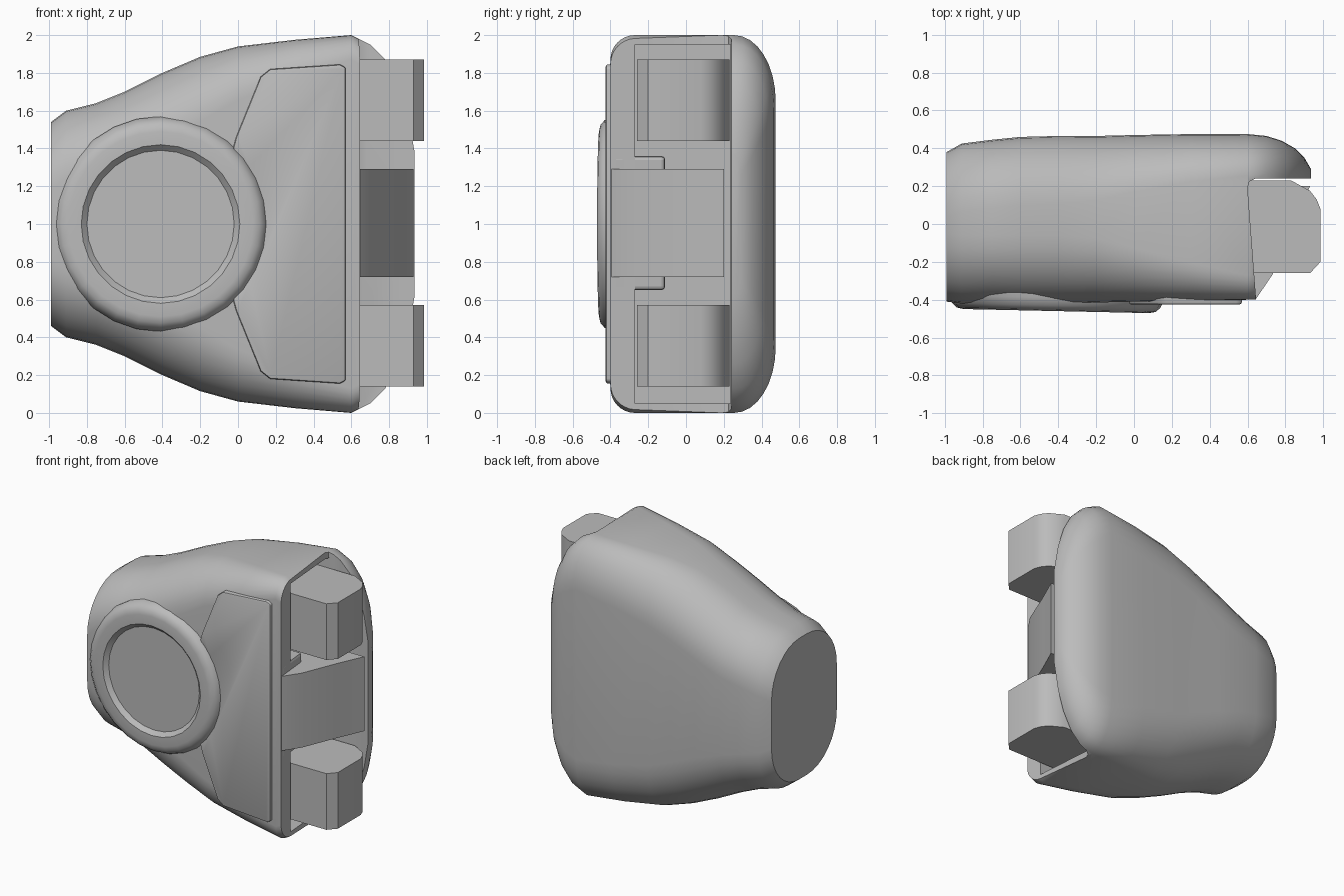
import bpy, bmesh, math
from mathutils import Vector

cube = bpy.data.objects.get("Cube")
if cube:
    bpy.data.objects.remove(cube, do_unlink=True)

grey = bpy.data.materials.new("plain grey")
grey.use_nodes = True
grey.diffuse_color = (0.5, 0.5, 0.5, 1)
grey.node_tree.nodes["Principled BSDF"].inputs["Base Color"].default_value = (0.5, 0.5, 0.5, 1)


def finish(name, bm):
    bmesh.ops.recalc_face_normals(bm, faces=bm.faces)
    mesh = bpy.data.meshes.new(name)
    bm.to_mesh(mesh)
    bm.free()
    mesh.materials.append(grey)
    ob = bpy.data.objects.new(name, mesh)
    bpy.context.collection.objects.link(ob)
    return ob


def activate(ob):
    bpy.ops.object.select_all(action='DESELECT')
    ob.select_set(True)
    bpy.context.view_layer.objects.active = ob


def smooth(ob, angle=35):
    activate(ob)
    bpy.ops.object.shade_smooth_by_angle(angle=math.radians(angle))


def loft(name, rings):
    """Skin matching closed rings and cap both ends."""
    bm = bmesh.new()
    rows = [[bm.verts.new(p) for p in ring] for ring in rings]
    n = len(rows[0])
    for a, b in zip(rows, rows[1:]):
        for i in range(n):
            j = (i + 1) % n
            bm.faces.new((a[i], a[j], b[j], b[i]))
    bm.faces.new(rows[0])
    bm.faces.new(rows[-1])
    return finish(name, bm)


def upright_prism(name, outline, low, high):
    return loft(name, [[(x, y, z) for x, y in outline] for z in (low, high)])


def box_outline(x0, x1, y0, y1):
    return [(x0, y0), (x1, y0), (x1, y1), (x0, y1)]


def bevel(ob, width, segments):
    activate(ob)
    mod = ob.modifiers.new("soft_edges", 'BEVEL')
    mod.width, mod.segments = width, segments
    mod.limit_method = 'ANGLE'
    mod.angle_limit = math.radians(40)
    bpy.ops.object.modifier_apply(modifier=mod.name)


def carve(ob, cutter):
    cutter.hide_render = True
    activate(ob)
    mod = ob.modifiers.new("carve", 'BOOLEAN')
    mod.operation, mod.solver, mod.object = 'DIFFERENCE', 'EXACT', cutter
    bpy.ops.object.modifier_apply(modifier=mod.name)
    bpy.data.objects.remove(cutter, do_unlink=True)


def section(x, half, front, back, rf, rby, rbz):
    """Rounded outline in the y-z plane with separate front and back corners."""
    steps = 8
    quarter = [i * math.pi / 2 / steps for i in range(steps + 1)]
    upper = [(front + rf * (1 - math.cos(a)), half - rf * (1 - math.sin(a))) for a in quarter]
    upper += [(back - rby * (1 - math.sin(a)), half - rbz * (1 - math.cos(a))) for a in quarter]
    ring = upper + [(y, -h) for y, h in reversed(upper)]
    return [(x, y, 1 + h) for y, h in ring]


# Body shell: x, half height, front y, back y, front radius, back radius y and z
stations = [
    (-.99, .54, -.41, .38, .36, .34, .36),
    (-.91, .6, -.42, .425, .36, .36, .38),
    (-.75, .64, -.42, .445, .36, .36, .38),
    (-.6, .7, -.42, .46, .36, .36, .4),
    (-.4, .8, -.42, .465, .36, .36, .42),
    (-.2, .885, -.415, .465, .34, .34, .42),
    (0, .94, -.41, .47, .28, .3, .4),
    (.3, .975, -.405, .475, .2, .25, .37),
    (.6, 1, -.4, .475, .13, .22, .35),
    (.7, .95, -.4, .465, .13, .2, .34),
    (.78, .87, -.4, .44, .13, .18, .32),
    (.85, .74, -.4, .4, .13, .14, .28),
    (.9, .58, -.4, .35, .13, .1, .22),
    (.935, .38, -.4, .29, .13, .04, .12),
]
body = loft("body_shell", [section(*s) for s in stations])

# Open side: leaves the back lip standing, then hollows the pocket
side_cut = [(.645, -.6), (.645, -.4), (.6, .19), (.61, .225), (.64, .24), (1.2, .24), (1.2, -.6)]
carve(body, upright_prism("side_cutter", side_cut, -.2, 2.2))
carve(body, upright_prism("pocket_cutter", box_outline(.4, 1.1, -.27, .235), .05, 1.95))
smooth(body)

# Two gripping pads and the wedge between them
pad_outline = [(.38, -.26), (.93, -.26), (.985, -.2), (.985, .08), (.965, .13),
               (.93, .175), (.83, .23), (.38, .23)]
for name, centre in (("upper_pad", 1.655), ("lower_pad", .355)):
    smooth(upright_prism(name, pad_outline, centre - .215, centre + .215), 30)

wedge = [(.38, -.385), (.645, -.395), (.73, -.27), (.84, 0), (.93, .2), (.38, .2)]
smooth(upright_prism("middle_wedge", wedge, .72, 1.29), 30)
collar_outline = [(.38, -.385), (.645, -.39), (.62, -.11), (.38, -.11)]
bevel(upright_prism("wedge_root", collar_outline, .65, 1.36), .02, 2)

# Raised ring with a sunken round face
hub = Vector((-.41, 0, 1))
profile = [(.39, -.43), (.42, -.46), (.49, -.46), (.525, -.453), (.55, -.43), (.57, -.39), (.57, -.3)]
sides = 28
rings = []
for r, y in profile:
    ring = []
    for i in range(sides):
        a = math.tau * i / sides
        dx = r * math.cos(a)
        ring.append(hub + Vector((dx, y - .022 * dx, r * math.sin(a))))
    rings.append(ring)
smooth(loft("round_button", rings))

# Side panel hugging the ring
start = math.radians(46)
panel = [(.57, .17), (.57, 1.83), (.54, 1.845), (.17, 1.82), (.12, 1.78), (-.01, 1.46)]
for i in range(15):
    a = start * (1 - 2 * i / 14)
    panel.append((hub.x + .55 * math.cos(a), 1 + .55 * math.sin(a)))
panel += [(x, 2 - z) for x, z in reversed(panel[3:6])] + [(.54, .155)]
plate = loft("side_panel", [[(x, y, z) for x, z in panel] for y in (-.3, -.425)])
bevel(plate, .012, 2)
smooth(plate)
